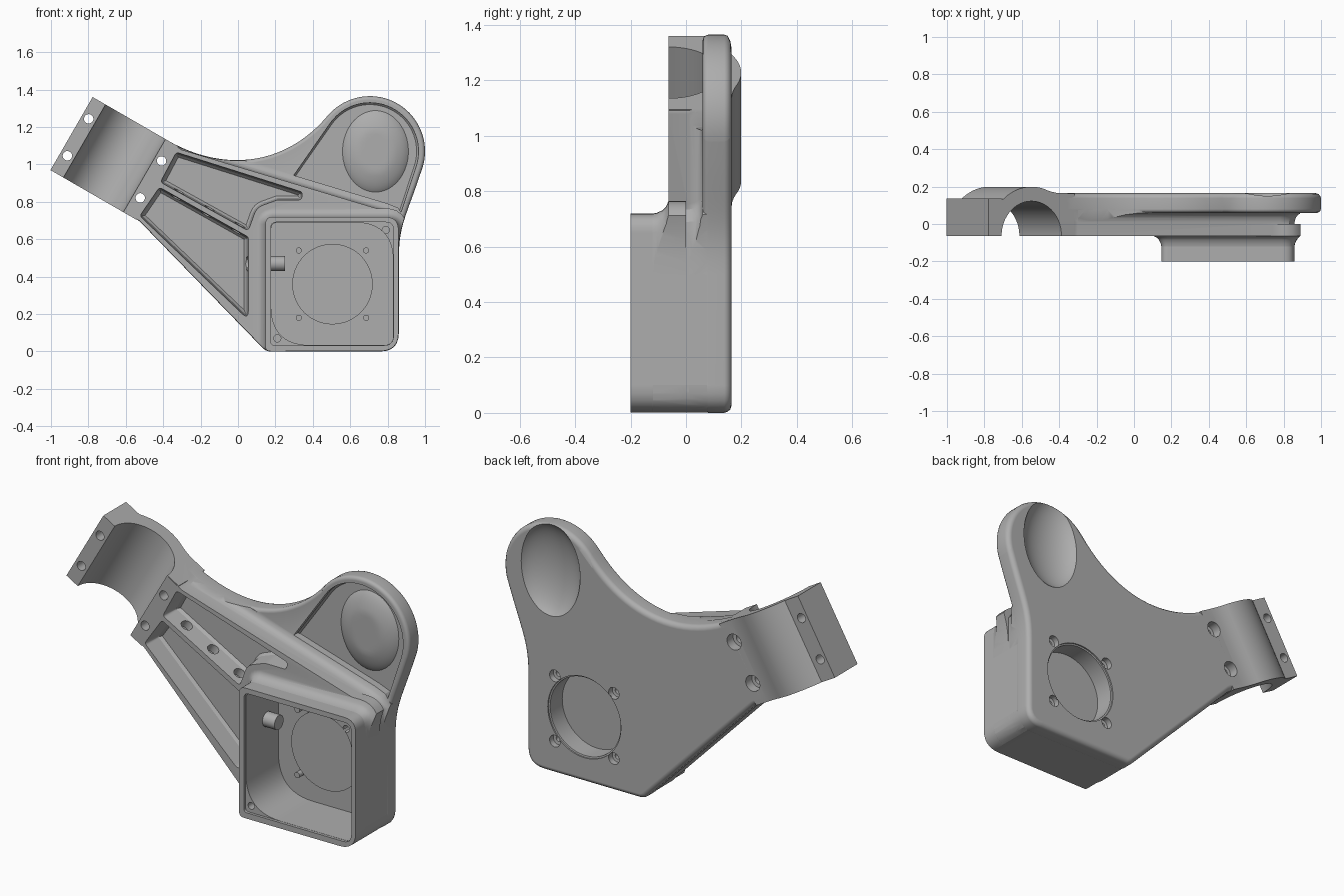
import bpy, bmesh, math
from mathutils import Vector, geometry

if "Cube" in bpy.data.objects:
    bpy.data.objects.remove(bpy.data.objects["Cube"], do_unlink=True)

grey = bpy.data.materials.new("machined_grey")
grey.use_nodes = True
grey.diffuse_color = (0.42, 0.42, 0.42, 1)
grey.node_tree.nodes["Principled BSDF"].inputs["Base Color"].default_value = (0.42, 0.42, 0.42, 1)


# ---------- 2D profile helpers ----------
def arc(cx, cz, r, a0, a1, n):
    angles = [math.radians(a0 + (a1 - a0) * i / n) for i in range(n + 1)]
    return [(cx + r * math.cos(a), cz + r * math.sin(a)) for a in angles]


def bezier(*p, n=24):
    return [(v.x, v.y) for v in geometry.interpolate_bezier(*[Vector(q) for q in p], n)]


def rounded(corners, n=6):
    """Polygon from (x, z, radius) corners."""
    out = []
    for i, (x, z, r) in enumerate(corners):
        c = Vector((x, z))
        a = (Vector(corners[i - 1][:2]) - c).normalized()
        b = (Vector(corners[(i + 1) % len(corners)][:2]) - c).normalized()
        if r == 0:
            out.append((x, z))
            continue
        t = r / math.tan(a.angle(b) / 2)
        for k in range(n + 1):
            s = k / n
            q = c + a * t * (1 - s) ** 2 + b * t * s ** 2
            out.append((q.x, q.y))
    return out


def offset(pts, d):
    """Grow (d > 0) or shrink a closed polygon."""
    n = len(pts)
    area = sum(pts[i - 1][0] * pts[i][1] - pts[i][0] * pts[i - 1][1] for i in range(n))
    sign = 1 if area > 0 else -1
    out = []
    for i in range(n):
        p, c, q = (Vector(pts[j % n]) for j in (i - 1, i, i + 1))
        e, f = (c - p).normalized(), (q - c).normalized()
        m = Vector((e.y + f.y, -e.x - f.x)) / max(1 + e.dot(f), 0.3)
        out.append(tuple(c + m * d * sign))
    return out


def along_y(a, b, h):
    return (a, h, b)


def uv(u, v):
    """Clamp frame: u runs down the arm, v across it."""
    c, s = math.cos(math.pi / 6), 0.5
    return (-0.89 + c * u + s * v, 1.165 - s * u + c * v)


def across_arm(u, y, v):
    x, z = uv(u, v)
    return (x, y, z)


# ---------- solid helpers ----------
def finish(bm, name):
    bmesh.ops.recalc_face_normals(bm, faces=bm.faces)
    me = bpy.data.meshes.new(name)
    bm.to_mesh(me)
    bm.free()
    me.materials.append(grey)
    ob = bpy.data.objects.new(name, me)
    bpy.context.collection.objects.link(ob)
    return ob


def loft(name, pts, levels, place=along_y):
    """Stack offset copies of a profile; levels are (height, offset)."""
    clean = [p for i, p in enumerate(pts) if (Vector(p) - Vector(pts[i - 1])).length > 1e-4]
    bm = bmesh.new()
    loops = [[bm.verts.new(place(a, b, h)) for a, b in (offset(clean, d) if d else clean)]
             for h, d in levels]
    n = len(clean)
    for lo, hi in zip(loops, loops[1:]):
        for i in range(n):
            bm.faces.new((lo[i - 1], lo[i], hi[i], hi[i - 1]))
    bm.faces.new(loops[0])
    bm.faces.new(loops[-1])
    return finish(bm, name)


def ellipsoid(name, centre, radii, front=-1):
    bm = bmesh.new()
    bmesh.ops.create_uvsphere(bm, u_segments=48, v_segments=32, radius=1)
    for v in bm.verts:
        v.co = Vector([c + r * k for c, r, k in zip(centre, radii, v.co)])
        v.co.y = max(v.co.y, front)
    return finish(bm, name)


def combine(base, others, op):
    for ob in others:
        mod = base.modifiers.new(op, 'BOOLEAN')
        mod.operation, mod.solver, mod.object = op, 'EXACT', ob
        bpy.context.view_layer.objects.active = base
        bpy.ops.object.modifier_apply(modifier=mod.name)
        bpy.data.objects.remove(ob, do_unlink=True)


def hole(x, z, r, y0=-0.3, y1=0.3, step=None, grow=0.0):
    levels = [(y0, 0), (y1, 0)]
    if step is not None:
        levels = [(y0, 0), (step, 0), (step + 0.002, grow), (y1, grow)]
    return loft("hole", arc(x, z, r, 0, 348.75, 31) if r < 0.1 else arc(x, z, r, 0, 356.25, 95), levels)


# ---------- outlines ----------
lower_edge = rounded([(0.86, 0.5, 0), (0.86, 0, 0.1), (0.15, 0, 0.06), (-0.53, 0.70, 0.12),
                      (*uv(0.46, -0.225), 0)])
outline = (bezier(uv(0.46, 0.225), (-0.076, 0.955), (0.254, 0.992), (0.479, 1.26))
           + arc(0.705, 1.07, 0.295, 140, -18, 36)
           + bezier((0.985, 0.979), (0.90, 0.72), (0.86, 0.68), (0.86, 0.5), n=12)
           + lower_edge)
body_outline = [uv(0.46, 0.225), (-0.30, 1.08), (0.78, 0.755), (0.83, 0.735), (0.86, 0.69)] + lower_edge
box_outline = rounded([(0.145, 0, 0.03), (0.859, 0.001, 0.1), (0.859, 0.72, 0.07), (0.145, 0.72, 0.04)])

# Back plate with rounded rim and a recessed lobe
bracket = loft("bracket", outline, [(0.06, -0.02), (0.064, -0.009), (0.07, -0.004), (0.08, 0), (0.138, 0),
                                    (0.15, -0.004), (0.16, -0.013), (0.165, -0.028)])
recess = [(0.29, 0.93)] + arc(0.705, 1.07, 0.26, 144, -18, 30) + [(0.86, 0.71), (0.4, 0.75)]
combine(bracket, [loft("lobe_recess", recess, [(-0.2, 0), (0.09, 0), (0.1, -0.01)])], 'DIFFERENCE')

# Raised ribbed body, coved box foot and lobe bulge, trimmed to the plate outline
body = loft("body", body_outline, [(-0.0635, -0.002), (0.01, -0.002), (0.035, 0.006), (0.05, 0.018),
                                   (0.06, 0.04), (0.12, 0.04)])
foot = loft("box_foot", box_outline, [(-0.12, -0.001), (-0.105, 0.002), (-0.085, 0.011), (-0.072, 0.024),
                                      (-0.063, 0.045), (0.0, 0.045)])
bulge = ellipsoid("lobe_bulge", (0.735, 0.13, 1.07), (0.19, 0.08, 0.235), front=0.06)
combine(body, [foot, bulge], 'UNION')
combine(body, [loft("trim", outline, [(-0.3, -0.002), (0.125, -0.002)])], 'INTERSECT')

# Motor box and half-round clamp
box = loft("box", box_outline, [(-0.2, -0.001), (0.12, -0.001)])
bore_y, bore_u = -0.063, 0.265
clamp_profile = ([(0, bore_y)] + arc(bore_u, bore_y, 0.185, 180, 0, 40) + [(0.53, bore_y), (0.53, 0.1643),
                 (0.45, 0.1645), (0.42, 0.1665), (0.39, 0.172)]
                 + arc(bore_u, bore_y, 0.262, 68, 131, 18) + [(0.08, 0.135), (0, 0.135)])
clamp = loft("clamp", clamp_profile, [(-0.2255, 0), (0.2255, 0)], across_arm)
combine(bracket, [body, box, clamp], 'UNION')

# Rib pockets, box cavity with corner bosses, and the lobe dent
drafted = [(-0.3, 0), (-0.063, 0), (0.035, -0.01), (0.05, -0.022)]
upper = rounded([(-0.33, 1.065, 0.02), (0.345, 0.852, 0.02), (0.34, 0.81, 0.02), (0.21, 0.81, 0.05),
                 (0.10, 0.77, 0.08), (0.055, 0.645, 0.02), (-0.415, 0.905, 0.02)])
lower = rounded([(-0.42, 0.878, 0.02), (0.055, 0.612, 0.02), (0.055, 0.17, 0.02), (-0.525, 0.725, 0.02)])
cavity = rounded([(0.177, 0.034, 0.21), (0.83, 0.034, 0.05), (0.83, 0.69, 0.21), (0.177, 0.69, 0.04)], 12)
rim = rounded([(0.176, 0.033, 0.02), (0.831, 0.033, 0.05), (0.831, 0.691, 0.04), (0.176, 0.691, 0.03)])
combine(bracket, [loft("upper_pocket", upper, drafted),
                  loft("lower_pocket", lower, drafted),
                  loft("box_cavity", cavity, [(-0.3, 0), (0.1, 0)]),
                  loft("box_rim", rim, [(-0.3, 0), (-0.185, 0)]),
                  ellipsoid("lobe_dent", (0.71, 0.2, 1.12), (0.19, 0.11, 0.27))], 'DIFFERENCE')

# Bored holes: motor opening, motor screws, boss screws, clamp bolts
holes = [hole(0.505, 0.36, 0.215, 0.05, 0.3, 0.155, 0.008)]
for sx in (-1, 1):
    for sz in (-1, 1):
        holes.append(hole(0.505 + sx * 0.18, 0.36 + sz * 0.18, 0.016, 0.05, 0.3, 0.13, 0.016))
for x, z in ((0.79, 0.65), (0.21, 0.07)):
    holes.append(hole(x, z, 0.019, -0.3, -0.08))
for v in (-0.114, 0.114):
    holes.append(hole(*uv(0.04, v), 0.025))
    holes.append(hole(*uv(0.49, v), 0.025, -0.3, 0.3, 0.11, 0.018))

# Cable passages through the middle rib and the box side
for x, z in ((-0.32, 0.842), (-0.16, 0.752), (0.0, 0.662)):
    def tilted(a, b, h, x=x, z=z):
        return (x + 0.866 * a + 0.5 * h, b, z - 0.5 * a + 0.866 * h)
    holes.append(loft("cable_hole", arc(0, 0, 0.03, 0, 345, 23), [(-0.045, 0), (0.045, 0)], tilted))
holes.append(loft("side_hole", arc(0, 0.47, 0.04, 0, 345, 23), [(0.02, 0), (0.25, 0)],
                  lambda a, b, h: (h, a, b)))
combine(bracket, holes, 'DIFFERENCE')

# Smooth shading with sharp machined edges
bpy.ops.object.select_all(action='DESELECT')
bracket.select_set(True)
bpy.context.view_layer.objects.active = bracket
bpy.ops.object.shade_smooth_by_angle(angle=math.radians(32))
normals = bracket.modifiers.new("weighted_normals", 'WEIGHTED_NORMAL')
normals.keep_sharp = True
